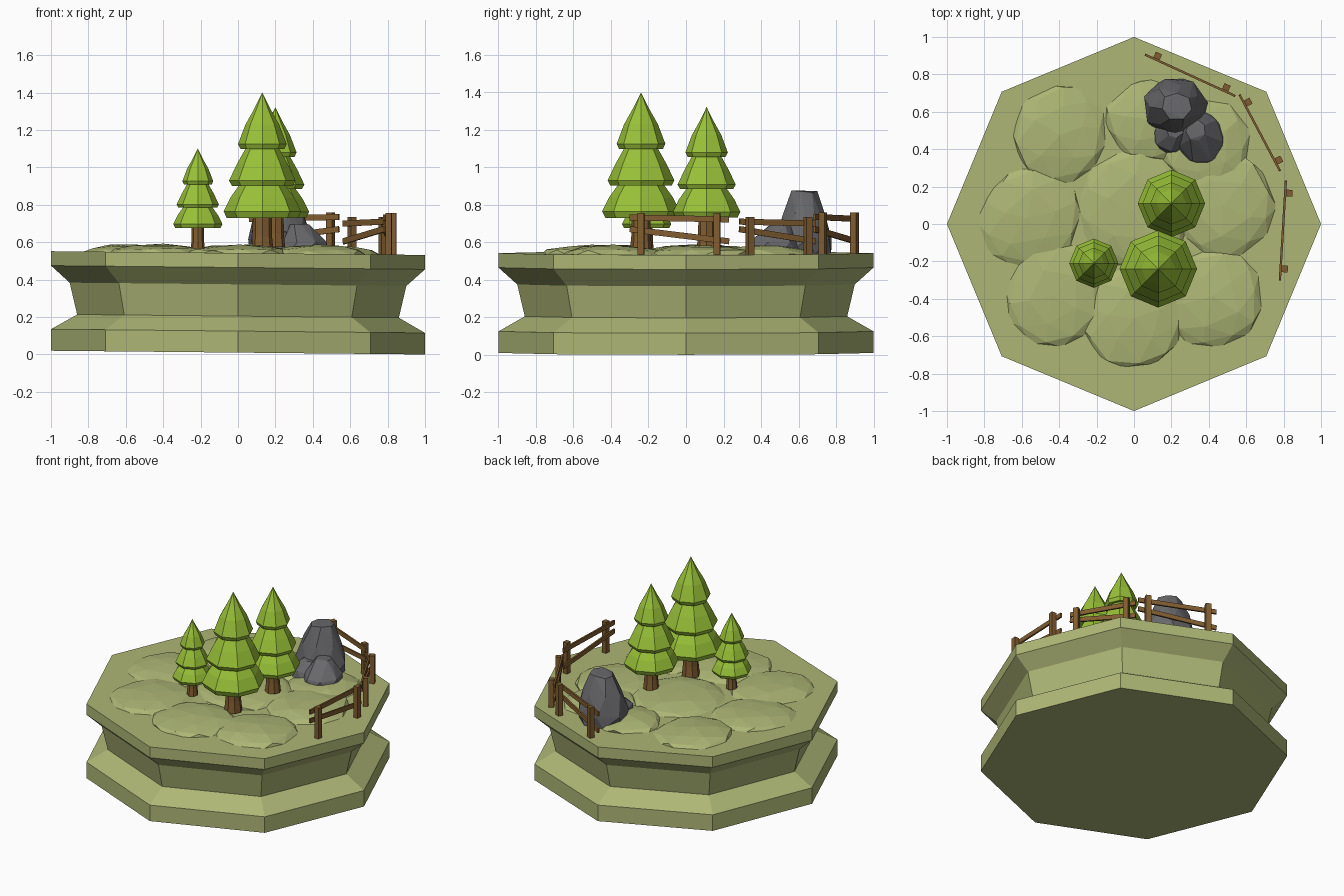
import bpy, bmesh, math, random
from mathutils import Vector, Matrix

if "Cube" in bpy.data.objects:
    bpy.data.objects.remove(bpy.data.objects["Cube"])

random.seed(4)


def material(name, rgb):
    m = bpy.data.materials.new(name)
    m.diffuse_color = (*rgb, 1)
    m.use_nodes = True
    m.node_tree.nodes["Principled BSDF"].inputs["Base Color"].default_value = m.diffuse_color
    return m


GRASS = material("grass", (0.42, 0.47, 0.18))
LEAF = material("leaf", (0.32, 0.54, 0.04))
WOOD = material("wood", (0.22, 0.11, 0.03))
STONE = material("stone", (0.14, 0.14, 0.15))


def finish(bm, name, mat):
    bmesh.ops.recalc_face_normals(bm, faces=bm.faces)
    me = bpy.data.meshes.new(name)
    bm.to_mesh(me)
    bm.free()
    me.materials.append(mat)
    ob = bpy.data.objects.new(name, me)
    bpy.context.collection.objects.link(ob)
    return ob


def turned(bm, profile, n, centre=(0, 0, 0), sxy=1, sz=1):
    """Closed faceted solid from (radius, z) pairs; radius 0 makes a tip."""
    c = Vector(centre)
    prev = None
    for r, z in profile:
        count = n if r > 0 else 1
        ring = [bm.verts.new(c + Vector((r * sxy * math.cos(2 * math.pi * i / n),
                                         r * sxy * math.sin(2 * math.pi * i / n),
                                         z * sz))) for i in range(count)]
        if prev is None:
            bm.faces.new(ring[::-1])
        else:
            for i in range(n):
                j = (i + 1) % n
                if count == 1:
                    bm.faces.new((prev[i], prev[j], ring[0]))
                else:
                    bm.faces.new((prev[i], prev[j], ring[j], ring[i]))
        prev = ring
    if len(prev) > 1:
        bm.faces.new(prev)


# Octagonal plinth with a waist, very slightly tilted
bm = bmesh.new()
turned(bm, [(1, 0), (1, 0.115), (0.86, 0.195), (0.9, 0.365), (1, 0.455), (1, 0.532)], 8)
for v in bm.verts:
    v.co.z += 0.01 * (1 - v.co.x)
finish(bm, "plinth", GRASS)

# Flattened grassy mounds
MOUNDS = [(-0.40, 0.48, 0.27), (0.08, 0.55, 0.24), (0.38, 0.42, 0.26),
          (-0.56, 0.03, 0.29), (0.0, 0.08, 0.33), (0.48, 0.10, 0.29),
          (-0.43, -0.38, 0.29), (0.0, -0.50, 0.29), (0.42, -0.40, 0.28)]
bm = bmesh.new()
for x, y, r in MOUNDS:
    m = (Matrix.Translation((x, y, 0.535 - 0.006 * x)) @ Matrix.Rotation(random.random() * 6, 4, 'Z')
         @ Matrix.Diagonal((r, r * 0.95, 0.052, 1)))
    for v in bmesh.ops.create_icosphere(bm, subdivisions=2, radius=1, matrix=m)["verts"]:
        v.co += Vector((random.uniform(-.015, .015), random.uniform(-.015, .015),
                        random.uniform(-.004, .004)))
finish(bm, "grass_mounds", GRASS)

# Trees: three flared tiers on a trunk
TIERS = [
    [(0.12, 0.17), (0.19, 0.15), (0.207, 0.185), (0.17, 0.26), (0.12, 0.33)],
    [(0.09, 0.33), (0.163, 0.322), (0.178, 0.35), (0.135, 0.44), (0.09, 0.52)],
    [(0.06, 0.53), (0.117, 0.518), (0.13, 0.545), (0.09, 0.65), (0.045, 0.73), (0, 0.82)],
]


def tree(name, centre, sxy, sz):
    bm = bmesh.new()
    for tier in TIERS:
        turned(bm, tier, 8, centre, sxy, sz)
    finish(bm, name + "_foliage", LEAF)
    bm = bmesh.new()
    turned(bm, [(0.06, -0.03), (0.052, 0.05), (0.05, 0.22)], 8, centre, sxy, sz)
    finish(bm, name + "_trunk", WOOD)


tree("large_tree", (0.13, -0.24, 0.58), 1, 1)
tree("medium_tree", (0.2, 0.11, 0.6), 0.87, 0.88)
tree("small_tree", (-0.215, -0.21, 0.58), 0.635, 0.635)


# Rocks: convex hulls of jittered rings (z, rx, ry, cx, cy)
def rock(name, rings, n=7):
    bm = bmesh.new()
    for z, rx, ry, cx, cy in rings:
        off = random.random()
        for i in range(n):
            a = 2 * math.pi * (i + off) / n
            k = random.uniform(0.92, 1.04)
            bm.verts.new((cx + rx * k * math.cos(a), cy + ry * k * math.sin(a),
                          z + random.uniform(-0.008, 0.008)))
    res = bmesh.ops.convex_hull(bm, input=bm.verts)
    junk = {e for e in res["geom_interior"] + res["geom_unused"]
            if isinstance(e, bmesh.types.BMVert)}
    bmesh.ops.delete(bm, geom=list(junk), context='VERTS')
    finish(bm, name, STONE)


rock("tall_rock", [(0.54, 0.165, 0.16, 0.225, 0.625), (0.62, 0.175, 0.155, 0.225, 0.63),
                   (0.75, 0.135, 0.12, 0.225, 0.63), (0.87, 0.085, 0.075, 0.23, 0.63)])
rock("low_rock", [(0.54, 0.13, 0.155, 0.355, 0.46), (0.6, 0.12, 0.145, 0.355, 0.46),
                  (0.69, 0.055, 0.06, 0.33, 0.5)])
rock("small_rock", [(0.54, 0.10, 0.10, 0.2, 0.47), (0.6, 0.095, 0.09, 0.2, 0.48),
                    (0.66, 0.05, 0.05, 0.22, 0.51)])


# Fence panels: two rails with posts on the outer side
def box(bm, centre, xdir, size):
    x = xdir.normalized()
    y = Vector((-x.y, x.x, 0)).normalized()
    rot = Matrix((x, y, x.cross(y))).transposed().to_4x4()
    bmesh.ops.create_cube(bm, size=1, matrix=Matrix.Translation(centre) @ rot
                          @ Matrix.Diagonal((*size, 1)))


def fence(name, a, b, top):
    a, b = Vector((*a, 0)), Vector((*b, 0))
    d = (b - a).normalized()
    out = Vector((-d.y, d.x, 0))
    bm = bmesh.new()
    for z0, z1 in ((top - 0.035, top - 0.025), (0.605, 0.67)):
        p, q = a + Vector((0, 0, z0)), b + Vector((0, 0, z1))
        box(bm, (p + q) / 2, q - p, ((q - p).length, 0.012, 0.032))
    for t in (0.12, 0.885):
        p = a.lerp(b, t) + out * 0.022
        p.z = (0.53 + top) / 2
        box(bm, p, d, (0.036, 0.034, top - 0.53))
    finish(bm, name, WOOD)


fence("back_fence", (0.06, 0.905), (0.54, 0.685), 0.76)
fence("corner_fence", (0.565, 0.69), (0.78, 0.285), 0.735)
fence("right_fence", (0.812, 0.23), (0.78, -0.3), 0.757)
